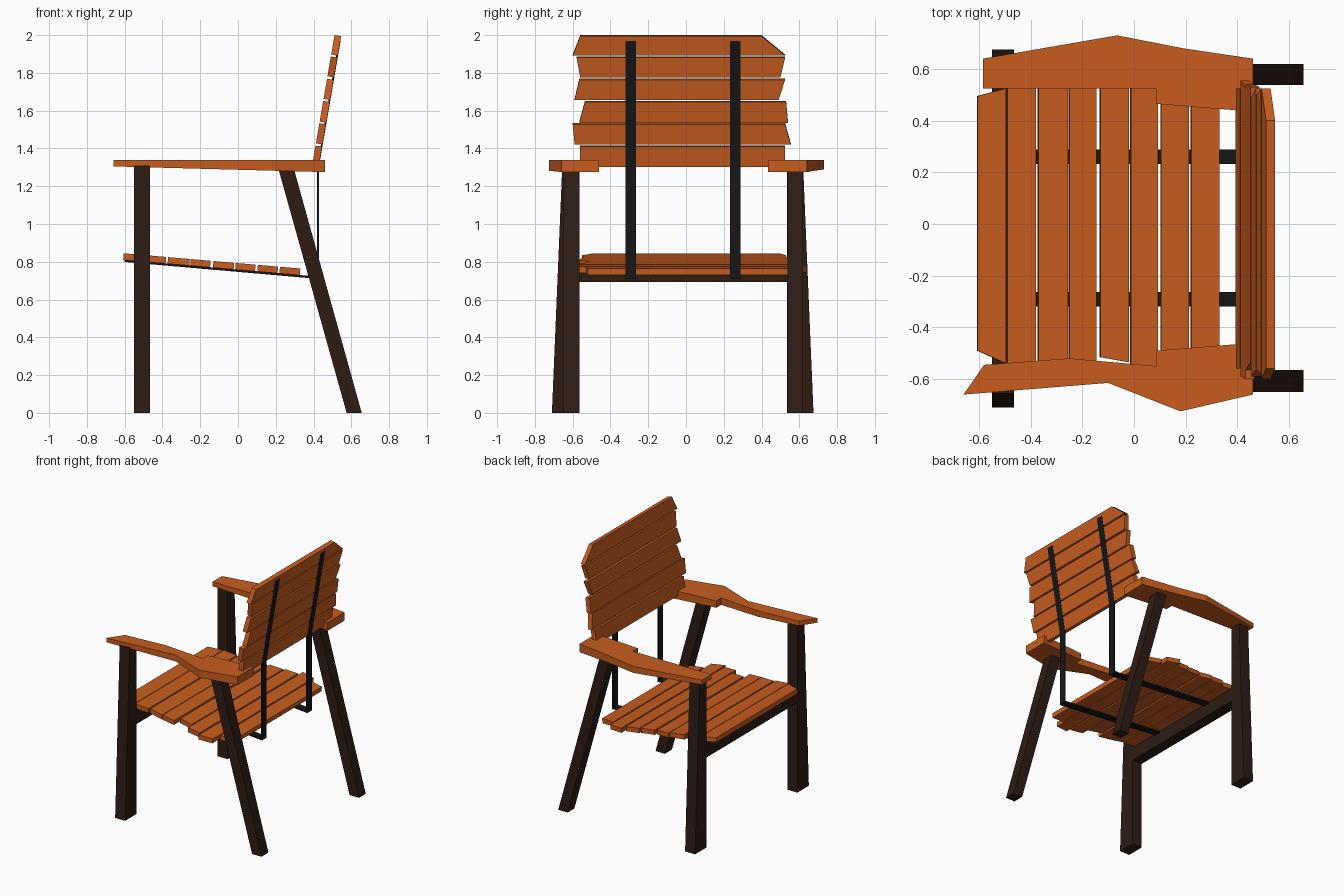
import bpy, bmesh


def material(name, color):
    m = bpy.data.materials.new(name)
    m.diffuse_color = (*color, 1)
    return m


wood = material("orange_wood", (0.58, 0.11, 0.014))
dark = material("dark_wood", (0.026, 0.012, 0.007))
metal = material("black_metal", (0.009, 0.008, 0.008))


def loft(name, a, b, mat):
    """Closed prism between two matching outlines."""
    bm = bmesh.new()
    va = [bm.verts.new(p) for p in a]
    vb = [bm.verts.new(p) for p in b]
    bm.faces.new(va)
    bm.faces.new(vb)
    n = len(a)
    for i in range(n):
        j = (i + 1) % n
        bm.faces.new((va[i], va[j], vb[j], vb[i]))
    bmesh.ops.recalc_face_normals(bm, faces=bm.faces)
    me = bpy.data.meshes.new(name)
    bm.to_mesh(me)
    bm.free()
    me.materials.append(mat)
    ob = bpy.data.objects.new(name, me)
    bpy.context.collection.objects.link(ob)
    return ob


def rect(x0, x1, y0, y1, z):
    return [(x0, y0, z), (x1, y0, z), (x1, y1, z), (x0, y1, z)]


# Legs: tapered front legs, raked rear legs
for side, inner, top, foot, r0, r1 in (("left", -0.57, -0.655, -0.71, -0.65, -0.565),
                                       ("right", 0.535, 0.62, 0.675, 0.538, 0.62)):
    loft("front_leg_" + side, rect(-0.55, -0.465, inner, foot, 0),
         rect(-0.55, -0.465, inner, top, 1.31), dark)
    loft("rear_leg_" + side, rect(0.575, 0.655, r0, r1, 0),
         rect(0.215, 0.297, r0, r1, 1.288), dark)

# Rail between the front legs
loft("front_rail", rect(-0.55, -0.465, -0.57, 0.535, 0.693),
     rect(-0.55, -0.465, -0.57, 0.535, 0.80), dark)

# Armrests: uneven outlines, thicker toward the rear
arms = {
    "armrest_right": [(-0.585, 0.525), (-0.585, 0.64), (-0.065, 0.73), (0.19, 0.68),
                      (0.46, 0.64), (0.46, 0.435), (0.085, 0.465), (0.085, 0.525)],
    "armrest_left": [(-0.66, -0.66), (-0.58, -0.545), (-0.25, -0.52), (0.085, -0.55),
                     (0.085, -0.49), (0.46, -0.46), (0.46, -0.66), (0.18, -0.725),
                     (-0.1, -0.615)],
}
for name, outline in arms.items():
    loft(name, [(x, y, 1.305 - 0.027 * (x + 0.66)) for x, y in outline],
         [(x, y, 1.338) for x, y in outline], wood)

# Seat slats: (x front, x back, y ends at front edge, y ends at back edge)
seat = [(-0.605, -0.495, -0.49, 0.495, -0.54, 0.525),
        (-0.490, -0.380, -0.55, 0.53, -0.55, 0.53),
        (-0.370, -0.255, -0.54, 0.55, -0.56, 0.56),
        (-0.250, -0.145, -0.56, 0.57, -0.57, 0.56),
        (-0.130, -0.020, -0.515, 0.57, -0.535, 0.58),
        (-0.012, 0.093, -0.59, 0.59, -0.60, 0.60),
        (0.105, 0.212, -0.63, 0.64, -0.61, 0.62),
        (0.222, 0.330, -0.53, 0.57, -0.52, 0.55)]
for i, (x0, x1, a0, b0, a1, b1) in enumerate(seat):
    plan = [(x0, a0), (x1, a1), (x1, b1), (x0, b0)]
    top = [(x, y, 0.845 - 0.0865 * (x + 0.605)) for x, y in plan]
    loft(f"seat_slat_{i + 1}", [(x - 0.003, y, z - 0.035) for x, y, z in top], top, wood)

# Back slats: (z low, z high, y ends at lower edge, y ends at upper edge)
back = [(1.305, 1.413, -0.56, 0.525, -0.56, 0.525),
        (1.425, 1.532, -0.59, 0.555, -0.60, 0.525),
        (1.540, 1.650, -0.565, 0.54, -0.535, 0.53),
        (1.660, 1.767, -0.59, 0.49, -0.565, 0.525),
        (1.780, 1.885, -0.56, 0.50, -0.58, 0.525),
        (1.895, 1.998, -0.60, 0.525, -0.56, 0.40)]
for i, (z0, z1, a0, b0, a1, b1) in enumerate(back):
    face = [(a0, z0), (b0, z0), (b1, z1), (a1, z1)]
    rear = [(0.426 + 0.172 * (z - 1.3), y, z - 0.004) for y, z in face]
    loft(f"back_slat_{i + 1}", [(x - 0.035, y, z + 0.006) for x, y, z in rear], rear, wood)

# Bent metal straps carrying seat and back
profile = [(-0.60, 0.811), (0.419, 0.722), (0.419, 1.305), (0.533, 1.972),
           (0.543, 1.968), (0.428, 1.30), (0.428, 0.709), (-0.60, 0.799)]
for side, yc in (("left", -0.292), ("right", 0.260)):
    loft("strap_" + side, [(x, yc - 0.028, z) for x, z in profile],
         [(x, yc + 0.028, z) for x, z in profile], metal)
